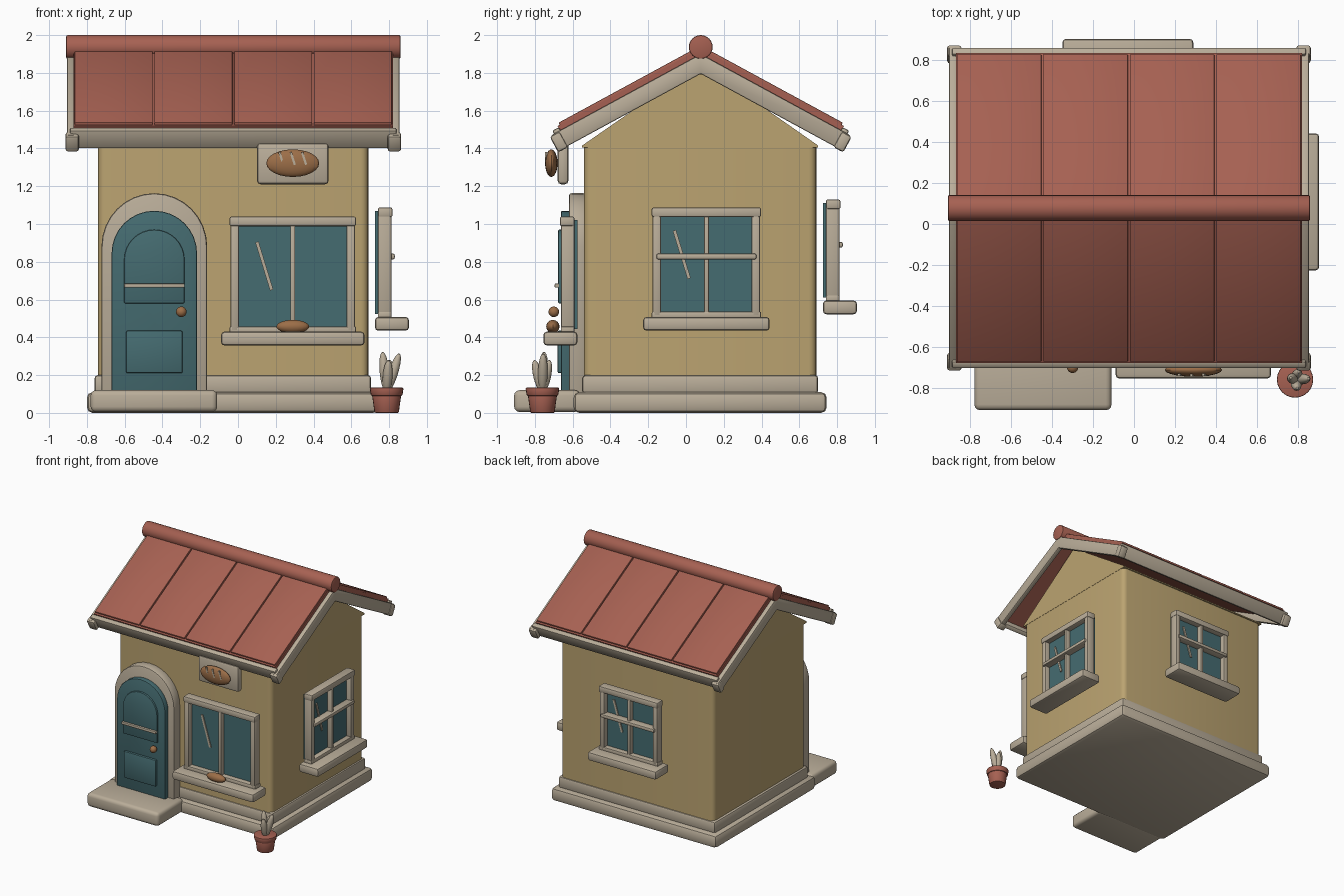
import bpy, bmesh
from math import radians, sin, cos, pi, atan
from mathutils import Matrix, Vector

cube = bpy.data.objects.get("Cube")
if cube:
    bpy.data.objects.remove(cube)


def material(name, rgb):
    m = bpy.data.materials.new(name)
    m.use_nodes = True
    m.diffuse_color = (*rgb, 1)
    m.node_tree.nodes["Principled BSDF"].inputs["Base Color"].default_value = (*rgb, 1)
    return m


WALL = material("ochre plaster", (0.50, 0.37, 0.165))
RED = material("red clay", (0.38, 0.118, 0.084))
TRIM = material("pale stone", (0.49, 0.42, 0.32))
TEAL = material("teal paint", (0.060, 0.150, 0.165))
BROWN = material("baked brown", (0.33, 0.155, 0.064))


def finish(name, bm, mat, matrix=None, bevel=0, segments=2, edges=None):
    """Bevel, place and link a finished bmesh."""
    if bevel:
        chosen = edges(bm) if edges else [e for e in bm.edges if e.calc_face_angle(0) > 0.5]
        bmesh.ops.bevel(bm, geom=chosen, offset=bevel, segments=segments,
                        affect='EDGES', profile=0.5, clamp_overlap=True)
    if matrix:
        bm.transform(matrix)
    bmesh.ops.recalc_face_normals(bm, faces=bm.faces[:])
    me = bpy.data.meshes.new(name)
    bm.to_mesh(me)
    bm.free()
    me.materials.append(mat)
    me.shade_smooth()
    me.set_sharp_from_angle(angle=radians(30))
    ob = bpy.data.objects.new(name, me)
    bpy.context.collection.objects.link(ob)
    return ob


def box(name, mat, x, y, z, bevel=0.01, matrix=None, edges=None, segments=2):
    """Box from (min, max) ranges on each axis."""
    bm = bmesh.new()
    bmesh.ops.create_cube(bm, size=1)
    size = [r[1] - r[0] for r in (x, y, z)]
    mid = [(r[1] + r[0]) / 2 for r in (x, y, z)]
    bm.transform(Matrix.Translation(mid) @ Matrix.Diagonal((*size, 1)))
    return finish(name, bm, mat, matrix, bevel, segments, edges)


def prism(name, mat, points, axis, a, b, bevel=0):
    """Extrude a profile (yz for axis x, xz for axis y) from a to b."""
    bm = bmesh.new()
    place = (lambda p: (a, *p)) if axis == 'x' else (lambda p: (p[0], a, p[1]))
    face = bm.faces.new([bm.verts.new(place(p)) for p in points])
    new = bmesh.ops.extrude_face_region(bm, geom=[face])["geom"]
    shift = (b - a, 0, 0) if axis == 'x' else (0, b - a, 0)
    bmesh.ops.translate(bm, vec=shift, verts=[v for v in new if isinstance(v, bmesh.types.BMVert)])
    return finish(name, bm, mat, None, bevel)


def blob(name, mat, centre, radii, rot=Matrix()):
    bm = bmesh.new()
    bmesh.ops.create_uvsphere(bm, u_segments=20, v_segments=12, radius=1)
    return finish(name, bm, mat, Matrix.Translation(centre) @ rot @ Matrix.Diagonal((*radii, 1)))


def rod(name, mat, centre, r1, r2, length, axis='Z', bevel=0):
    bm = bmesh.new()
    bmesh.ops.create_cone(bm, cap_ends=True, segments=24, radius1=r1, radius2=r2, depth=length)
    turn = Matrix() if axis == 'Z' else Matrix.Rotation(pi / 2, 4, 'Y')
    rim = lambda m: [e for e in m.edges if any(len(f.verts) > 4 for f in e.link_faces)]
    return finish(name, bm, mat, Matrix.Translation(centre) @ turn, bevel, 2, rim)


def upright(bm):
    return [e for e in bm.edges if abs(e.verts[0].co.z - e.verts[1].co.z) > 0.1]


# Plinth, walls and gable
box("lower_plinth", TRIM, (-0.80, 0.745), (-0.595, 0.745), (0, 0.11), 0.03)
box("upper_plinth", TRIM, (-0.76, 0.705), (-0.55, 0.70), (0.10, 0.20), 0.018)
box("walls", WALL, (-0.74, 0.69), (-0.54, 0.69), (0.15, 1.41), 0.04, edges=upright, segments=4)
MID = 0.078
prism("gable", WALL, [(-0.55, 1.405), (0.70, 1.405), (0.70, 1.415), (MID, 1.85), (-0.55, 1.415)],
      'x', -0.742, 0.692)

# Roof
SLOPE = 0.543


def chevron(name, mat, top, bottom, top_half, bottom_half, x0, x1, bevel=0):
    pts = [(-top_half, top - SLOPE * top_half), (0, top), (top_half, top - SLOPE * top_half),
           (bottom_half, bottom - SLOPE * bottom_half), (0, bottom),
           (-bottom_half, bottom - SLOPE * bottom_half)]
    return prism(name, mat, [(MID + y, z) for y, z in pts], 'x', x0, x1, bevel)


chevron("roof_deck", RED, 1.93, 1.86, 0.758, 0.73, -0.87, 0.82)
for i in range(4):
    left = -0.87 + i * 0.4225
    chevron("roof_panel", RED, 1.945, 1.90, 0.752, 0.735, left + 0.005, left + 0.4175, 0.004)
rod("ridge_cap", RED, (-0.025, MID, 1.937), 0.063, 0.063, 1.77, 'X', 0.008)
for x0, x1 in ((-0.905, -0.865), (0.815, 0.855)):
    chevron("rake_board", TRIM, 1.90, 1.795, 0.79, 0.745, x0, x1, 0.008)
for side in (-1, 1):
    tilt = Matrix.Rotation(-side * atan(SLOPE), 4, 'X')
    place = Matrix.Translation((0, MID + side * 0.742, 1.455)) @ tilt
    box("eave_board", TRIM, (-0.89, 0.84), (-0.02, 0.02), (-0.055, 0.055), 0.01, place)
    place = Matrix.Translation((0, MID + side * 0.752, 1.437)) @ tilt
    for x in (-0.878, 0.828):
        box("eave_end_block", TRIM, (x - 0.036, x + 0.036), (-0.03, 0.03), (-0.05, 0.045), 0.014, place)


# Door, with its arched surround and step
def arch(cx, half, z0, spring, rise, n=16):
    curve = [(cx + half * cos(pi * i / n), spring + rise * sin(pi * i / n)) for i in range(n + 1)]
    return [(cx - half, z0), (cx + half, z0)] + curve


DOOR = -0.443
prism("door_surround", TRIM, arch(DOOR, 0.28, 0.10, 0.88, 0.283), 'y', -0.62, -0.53, 0.014)
prism("door", TEAL, arch(DOOR, 0.226, 0.115, 0.845, 0.225), 'y', -0.662, -0.60, 0.008)
prism("door_upper_panel", TEAL, arch(DOOR, 0.16, 0.58, 0.81, 0.16), 'y', -0.677, -0.65, 0.007)
box("door_lower_panel", TEAL, (DOOR - 0.15, DOOR + 0.15), (-0.68, -0.65), (0.21, 0.435), 0.009)
box("door_rail", TRIM, (DOOR - 0.16, DOOR + 0.16), (-0.695, -0.67), (0.663, 0.685), 0.005)
blob("door_knob", BROWN, (-0.30, -0.70, 0.535), (0.028, 0.028, 0.028))
box("door_step", TRIM, (-0.78, -0.11), (-0.91, -0.56), (0.005, 0.12), 0.028, segments=3)


# Windows, built facing -y and turned to each wall
def window(name, spot, turn, half, sill_half, base, top, crossed):
    m = Matrix.Translation((*spot, 0)) @ Matrix.Rotation(radians(turn), 4, 'Z')
    jamb = (-0.088, -0.015)
    box(name + "_glass", TEAL, (0.02 - half, half - 0.02), (-0.045, 0), (base + 0.015, top - 0.02), 0, m)
    for s in (-1, 1):
        edge = sorted((s * (half - 0.005), s * (half - 0.05)))
        box(name + "_jamb", TRIM, edge, jamb, (base, top - 0.01), 0.009, m)
    box(name + "_head", TRIM, (-half, half), (-0.093, -0.015), (top - 0.052, top), 0.011, m)
    box(name + "_foot", TRIM, (-half, half), jamb, (base - 0.01, base + 0.028), 0.008, m)
    box(name + "_mullion", TRIM, (-0.013, 0.013), (-0.085, -0.03), (base, top - 0.02), 0.006, m)
    box(name + "_sill", TRIM, (-sill_half, sill_half), (-0.18, 0), (base - 0.073, base), 0.018, m)
    if crossed:
        z = base + 0.32 * (top - base) / 0.58
        box(name + "_crossbar", TRIM, (0.025 - half, half - 0.025), (-0.105, -0.03),
            (z - 0.015, z + 0.015), 0.009, m)
    lean = Matrix.Translation((-0.45 * half, -0.049, base + 0.57 * (top - base)))
    lean = m @ lean @ Matrix.Rotation(radians(-17), 4, 'Y')
    box(name + "_glint", TRIM, (-0.009, 0.009), (-0.004, 0.004), (-0.133, 0.133), 0, lean)


window("front_window", (0.29, -0.575), 0, 0.335, 0.38, 0.43, 1.04, False)
window("side_window", (0.725, 0.108), 90, 0.29, 0.335, 0.508, 1.088, True)
window("back_window", (-0.03, 0.725), 180, 0.275, 0.32, 0.595, 1.13, True)

# Loaf on the sill and bread sign
blob("sill_loaf", BROWN, (0.29, -0.705, 0.457), (0.087, 0.035, 0.035))
box("sign_board", TRIM, (0.10, 0.48), (-0.68, -0.622), (1.21, 1.43), 0.02)
blob("sign_loaf", BROWN, (0.29, -0.713, 1.322), (0.14, 0.033, 0.073))
for i in (-1, 0, 1):
    lean = Matrix.Translation((0.29 + i * 0.06, -0.742 + 0.004 * abs(i), 1.347)) @ Matrix.Rotation(radians(-18), 4, 'Y')
    box("loaf_score", TRIM, (-0.006, 0.006), (-0.004, 0.008), (-0.035, 0.035), 0, lean)

# Plant pot
PX, PY = 0.787, -0.76
rod("pot", RED, (PX, PY, 0.05), 0.064, 0.078, 0.10, bevel=0.006)
rod("pot_rim", RED, (PX, PY, 0.112), 0.083, 0.09, 0.045, bevel=0.008)
for dx, dy in ((-0.10, 0.04), (0.32, 0.02), (0.06, -0.25), (0.10, 0.22)):
    way = Vector((dx, dy, 1)).normalized()
    height = 0.11 if abs(dy) < 0.1 else 0.09
    rot = way.to_track_quat('Z', 'Y').to_matrix().to_4x4()
    blob("leaf", TRIM, Vector((PX, PY, 0.105)) + way * height, (0.026, 0.026, height), rot)
